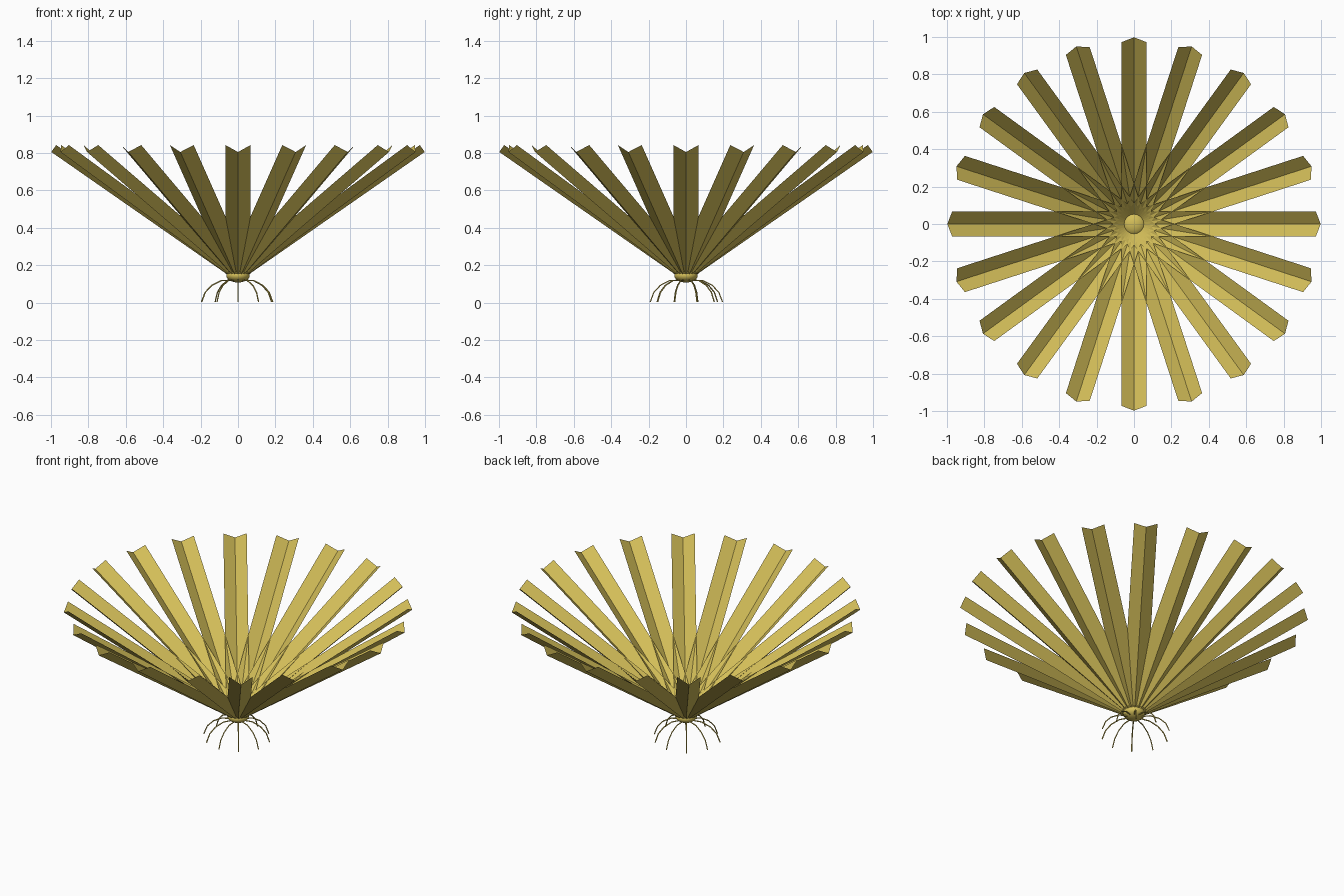
import bpy, bmesh, math, random
from mathutils import Matrix, Vector

random.seed(4)
if "Cube" in bpy.data.objects:
    bpy.data.objects.remove(bpy.data.objects["Cube"], do_unlink=True)

gold = bpy.data.materials.new("antique gold")
gold.use_nodes = True
gold.diffuse_color = (0.66, 0.52, 0.10, 1)
gold.node_tree.nodes["Principled BSDF"].inputs["Base Color"].default_value = (0.66, 0.52, 0.10, 1)

BLADES, LEGS = 20, 10


def add_object(name, bm):
    mesh = bpy.data.meshes.new(name)
    bm.to_mesh(mesh)
    bm.free()
    mesh.materials.append(gold)
    obj = bpy.data.objects.new(name, mesh)
    bpy.context.collection.objects.link(obj)
    return obj


# Folded blades: a V-shaped strip rising outward from the hub
inner, outer = Vector((0.05, 0, 0.145)), Vector((0.998, 0, 0.805))
along = (outer - inner).normalized()
lift = Vector((-along.z, 0, along.x)) * 0.045
side = Vector((0, 0.067, 0))
for i in range(BLADES):
    bm = bmesh.new()
    rows = [[bm.verts.new(p + lift + side), bm.verts.new(p), bm.verts.new(p + lift - side)]
            for p in (inner, outer)]
    for k in range(2):
        bm.faces.new((rows[0][k + 1], rows[1][k + 1], rows[1][k], rows[0][k]))
    bm.transform(Matrix.Rotation(math.tau * i / BLADES, 4, "Z"))
    add_object(f"blade_{i + 1}", bm)

# Rounded hub
bm = bmesh.new()
bmesh.ops.create_uvsphere(bm, u_segments=24, v_segments=12, radius=0.063)
bm.transform(Matrix.Translation((0, 0, 0.145)) @ Matrix.Diagonal((1, 1, 0.6, 1)))
for f in bm.faces:
    f.smooth = True
add_object("hub", bm)

# Ring of small beads around the hub
bm = bmesh.new()
for i in range(2 * BLADES):
    spot = Matrix.Rotation(math.tau * i / (2 * BLADES), 4, "Z") @ Matrix.Translation((0.066, 0, 0.16))
    bmesh.ops.create_icosphere(bm, subdivisions=1, radius=0.005, matrix=spot)
add_object("bead_ring", bm)

# Thin bent legs
profile = [(0.04, 0.12), (0.09, 0.117), (0.14, 0.092), (0.175, 0.055), (0.195, 0.003)]
for i in range(LEGS):
    curve = bpy.data.curves.new("leg", "CURVE")
    curve.dimensions = "3D"
    curve.bevel_depth = 0.0035
    curve.bevel_resolution = 1
    curve.use_fill_caps = True
    curve.materials.append(gold)
    spline = curve.splines.new("POLY")
    spline.points.add(len(profile) - 1)
    angle = math.tau * i / LEGS - math.pi / 2
    reach = random.uniform(0.95, 1.08)
    for point, (r, z) in zip(spline.points, profile):
        point.co = (r * reach * math.cos(angle), r * reach * math.sin(angle), z, 1)
    bpy.context.collection.objects.link(bpy.data.objects.new(f"leg_{i + 1}", curve))
